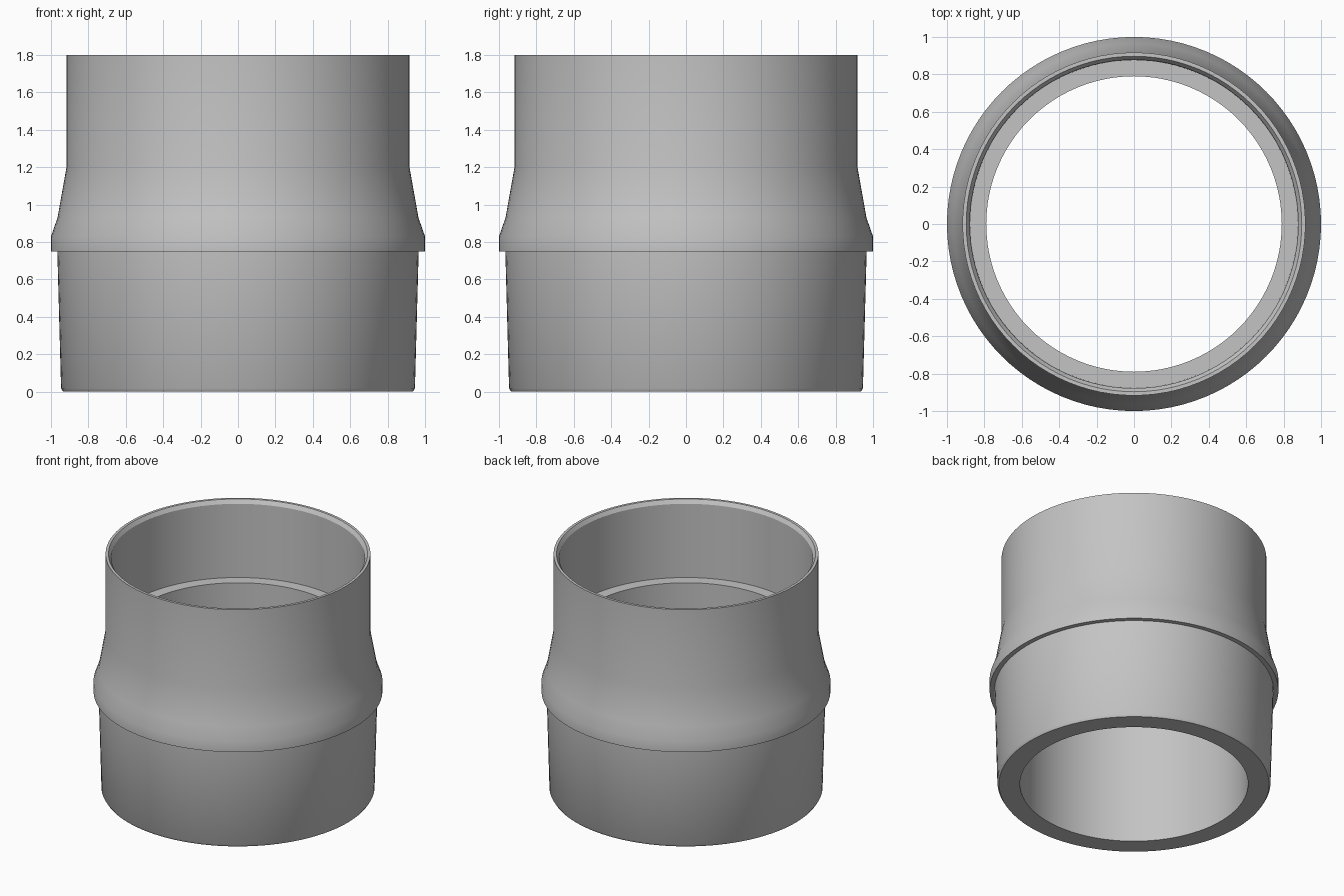
import bpy
import bmesh
from math import radians, tau

SEGMENTS = 96

cube = bpy.data.objects.get("Cube")
if cube:
    bpy.data.objects.remove(cube, do_unlink=True)


def make_material(name, colour):
    mat = bpy.data.materials.new(name)
    mat.use_nodes = True
    mat.diffuse_color = colour
    mat.node_tree.nodes["Principled BSDF"].inputs["Base Color"].default_value = colour
    return mat


def revolve(name, profile, material):
    """Spin a closed (radius, height) profile around the z axis."""
    bm = bmesh.new()
    verts = [bm.verts.new((r, 0, z)) for r, z in profile]
    edges = [bm.edges.new((a, b)) for a, b in zip(verts, verts[1:] + verts[:1])]
    bmesh.ops.spin(bm, geom=verts + edges, cent=(0, 0, 0), axis=(0, 0, 1),
                   angle=tau, steps=SEGMENTS, use_merge=True)
    bmesh.ops.remove_doubles(bm, verts=bm.verts, dist=0.0001)
    bmesh.ops.recalc_face_normals(bm, faces=bm.faces)
    mesh = bpy.data.meshes.new(name)
    bm.to_mesh(mesh)
    bm.free()
    mesh.materials.append(material)
    obj = bpy.data.objects.new(name, mesh)
    bpy.context.collection.objects.link(obj)
    bpy.ops.object.select_all(action="DESELECT")
    obj.select_set(True)
    bpy.context.view_layer.objects.active = obj
    bpy.ops.object.shade_smooth_by_angle(angle=radians(30))
    return obj


grey = make_material("plain grey", (0.55, 0.55, 0.55, 1))

# Tapered spigot with a chamfered foot
spigot = [(0.79, 0), (0.935, 0), (0.946, 0.018), (0.966, 0.75)]
# Shoulder collar easing into the socket wall
collar = [(1.0, 0.75), (1.0, 0.83), (0.965, 0.93), (0.917, 1.2)]
# Socket rim, inner chamfer, bore and stop ledge
socket = [(0.917, 1.8), (0.897, 1.8), (0.878, 1.772), (0.876, 1.21), (0.79, 1.21)]

revolve("pipe_coupling", spigot + collar + socket, grey)
